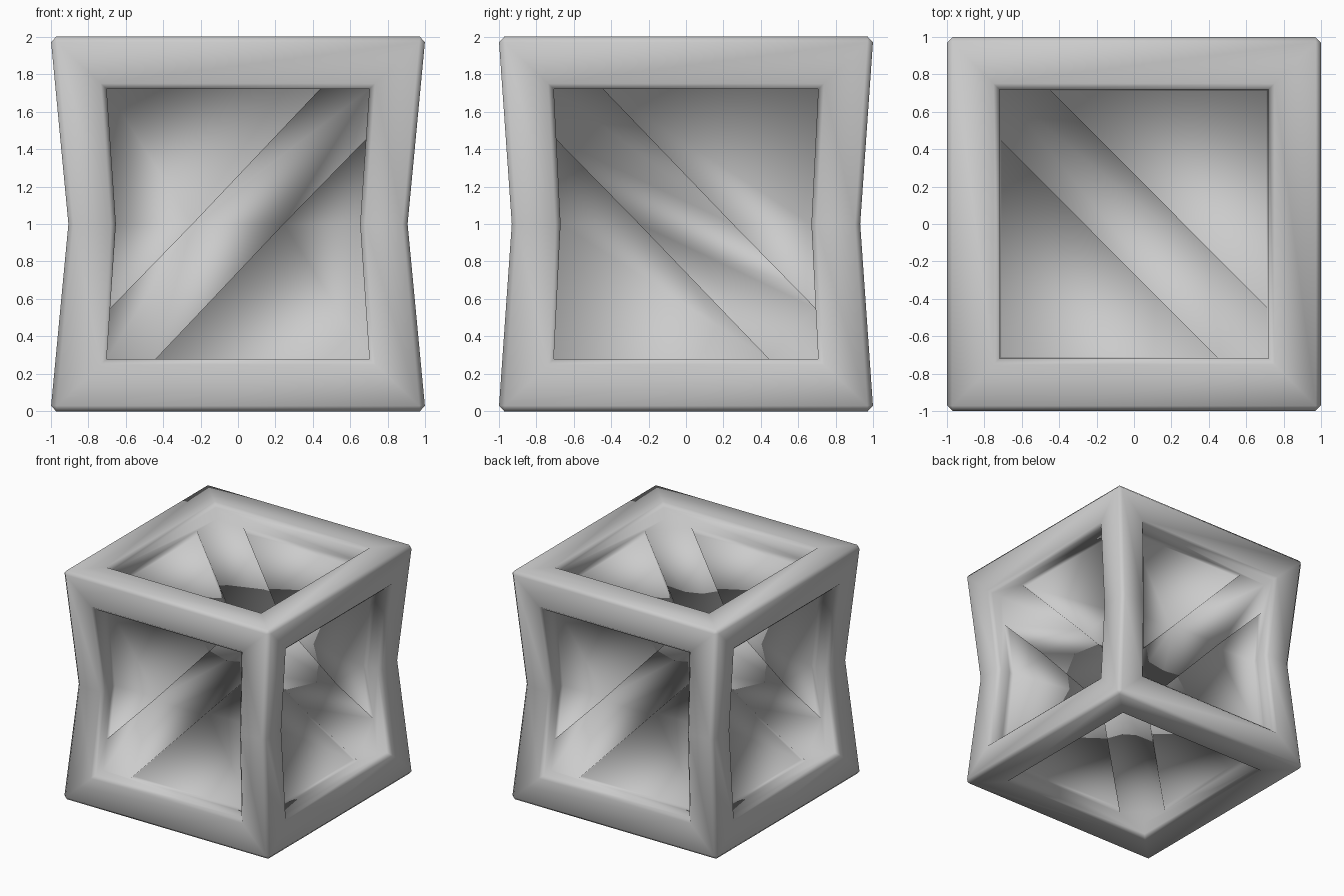
import bpy, bmesh
from mathutils import Vector

if "Cube" in bpy.data.objects:
    bpy.data.objects.remove(bpy.data.objects["Cube"], do_unlink=True)

grey = bpy.data.materials.new("plain_grey")
grey.use_nodes = True
grey.diffuse_color = (0.6, 0.6, 0.6, 1)
grey.node_tree.nodes["Principled BSDF"].inputs["Base Color"].default_value = (0.6, 0.6, 0.6, 1)

EDGE = 0.03        # outer chamfer
LIP = 0.03         # small bevel around each opening
OPENING = 0.72     # half width of each opening
BRACE_DEPTH = 0.1  # drop from the lip to the diagonal brace
PANEL_DROP = 0.05  # drop from the brace to the panels beside it
HALF_BRACE = 0.27  # brace edge, measured along the opening


def inset(bm, faces, thickness, depth):
    bmesh.ops.inset_individual(bm, faces=faces, thickness=thickness, depth=depth,
                               use_even_offset=True)


def facing(bm, axis, sign, height):
    """Faces turned along one axis whose middle lies at the given height."""
    return [f for f in bm.faces if f.normal[axis] * sign > 0.99
            and abs(f.calc_center_median()[axis] * sign - height) < 0.002]


def cut(bm, faces, point, normal):
    geom = set(faces)
    for f in faces:
        geom.update(f.edges, f.verts)
    bmesh.ops.bisect_plane(bm, geom=list(geom), plane_co=point, plane_no=normal)


# Block with chamfered edges
bm = bmesh.new()
bmesh.ops.create_cube(bm, size=2)
bmesh.ops.bevel(bm, geom=bm.edges[:], offset=EDGE, segments=1, affect="EDGES")
bm.normal_update()

brace_level = 1 - LIP - BRACE_DEPTH
for axis in range(3):
    a, b = [i for i in range(3) if i != axis]
    for sign in (-1, 1):
        # Frame around a sunken square opening
        side = facing(bm, axis, sign, 1)
        inset(bm, side, 1 - EDGE - OPENING - LIP, 0)
        inset(bm, side, LIP, -LIP)
        inset(bm, side, 0, -BRACE_DEPTH)
        bm.normal_update()

        # Diagonal brace, with the triangular panels on both sides pushed deeper
        across = Vector((0, 0, 0))
        across[a], across[b] = sign, 1
        for offset in (-HALF_BRACE, HALF_BRACE):
            point = Vector((0, 0, 0))
            point[b] = offset
            cut(bm, facing(bm, axis, sign, brace_level), point, across)
        bm.normal_update()
        panels = [f for f in bm.faces if f.normal[axis] * sign > 0.99
                  and abs(f.calc_center_median()[axis] * sign - brace_level) < 0.002
                  and abs(f.calc_center_median().dot(across)) > HALF_BRACE]
        inset(bm, panels, 0, -PANEL_DROP)
        bm.normal_update()

# Waist: the upright sides are drawn in towards mid height
cut(bm, bm.faces[:], Vector((0, 0, 0)), Vector((0, 0, 1)))
for v in bm.verts:
    pinch = 1 - abs(v.co.z)
    v.co.x *= 1 - 0.095 * pinch
    v.co.y *= 1 - 0.07 * pinch
    v.co.z += 1

bmesh.ops.recalc_face_normals(bm, faces=bm.faces)
mesh = bpy.data.meshes.new("braced_crate")
bm.to_mesh(mesh)
bm.free()
mesh.materials.append(grey)
mesh.shade_smooth()
crate = bpy.data.objects.new("braced_crate", mesh)
bpy.context.collection.objects.link(crate)
